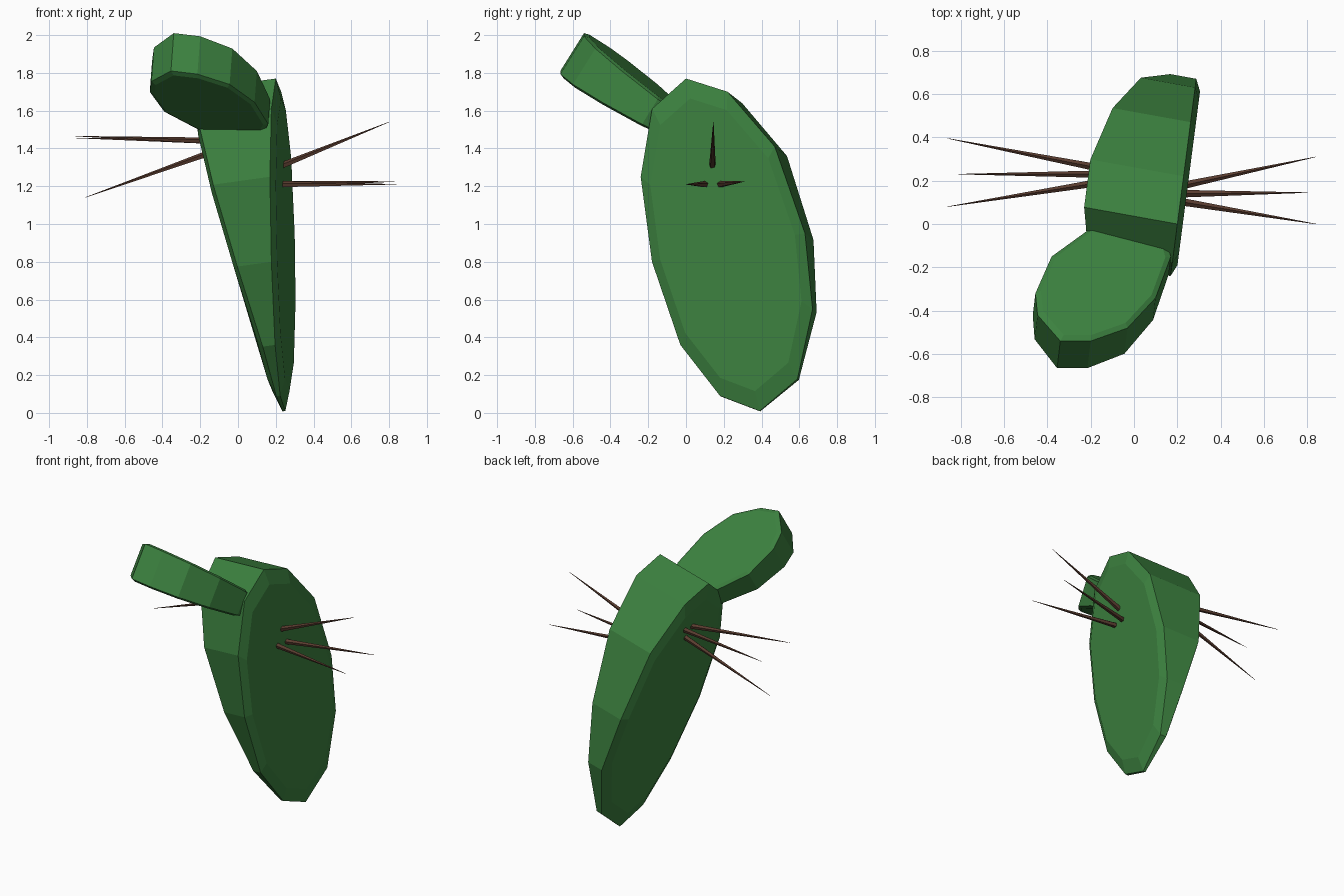
import bpy, bmesh
from mathutils import Vector

if "Cube" in bpy.data.objects:
    bpy.data.objects.remove(bpy.data.objects["Cube"])


def material(name, rgb):
    m = bpy.data.materials.new(name)
    m.diffuse_color = (*rgb, 1)
    m.use_nodes = True
    m.node_tree.nodes["Principled BSDF"].inputs["Base Color"].default_value = m.diffuse_color
    return m


green = material("cactus_green", (0.045, 0.22, 0.05))
brown = material("spine_brown", (0.10, 0.045, 0.028))


def finish(name, bm, mat):
    bmesh.ops.recalc_face_normals(bm, faces=bm.faces[:])
    me = bpy.data.meshes.new(name)
    bm.to_mesh(me)
    bm.free()
    me.materials.append(mat)
    ob = bpy.data.objects.new(name, me)
    bpy.context.collection.objects.link(ob)
    return ob


def inset_ring(ring, out, scale, bulge):
    """Shrink a ring towards its centre and push it outward."""
    c = sum(ring, Vector()) / len(ring)
    return [c + (p - c) * scale + out * bulge for p in ring]


def pad(name, side_a, side_b, out, scale, bulge):
    """Flat cactus pad: two outlines joined by a rim, each with a shallow inset face."""
    rings = [inset_ring(side_a, out, scale, bulge), side_a,
             side_b, inset_ring(side_b, -out, scale, bulge)]
    bm = bmesh.new()
    vs = [[bm.verts.new(p) for p in r] for r in rings]
    n = len(side_a)
    for a, b in zip(vs, vs[1:]):
        for i in range(n):
            j = (i + 1) % n
            bm.faces.new((a[i], a[j], b[j], b[i]))
    bm.faces.new(vs[0])
    bm.faces.new(vs[-1])
    return finish(name, bm, green)


# Main pad: outline in (y, z, rim width), wedge shaped towards the bottom
outline = [(0.0, 1.77, .43), (.22, 1.70, .43), (.47, 1.41, .36), (.63, .95, .25),
           (.67, .55, .12), (.59, .18, .04), (.39, .01, .015), (.18, .09, .02),
           (-.03, .36, .065), (-.18, .80, .18), (-.24, 1.25, .30), (-.18, 1.61, .39)]
right = [Vector((.20 + .13 * y, y, z)) for y, z, w in outline]
left = [p + Vector((-1, .18, -.14)) * w for p, (y, z, w) in zip(right, outline)]
pad("main_pad", right, left, Vector((1, -.13, 0)).normalized(), .88, .025)

# Small pad growing from the top: outline in (x, y), lying on a sloped plane
outline = [(-.34, -.54), (-.20, -.54), (-.03, -.48), (.10, -.34), (.17, -.15), (.13, -.02),
           (-.06, .01), (-.20, -.02), (-.38, -.15), (-.455, -.32), (-.445, -.42)]
upper = [Vector((x, y, 1.57 - .74 * y - .12 * x)) for x, y in outline]
lower = [p + Vector((-.015, -.125, -.20)) * (1 + .87 * (-.54 - p.y)) for p in upper]
pad("small_pad", upper, lower, Vector((.10, .58, .80)).normalized(), .92, .012)

# Spines: thin pointed cones from base to tip
spines = [((.235, .10, 1.21), (.84, 0.0, 1.21)), ((.235, .18, 1.21), (.84, .31, 1.225)),
          ((.235, .14, 1.31), (.80, .145, 1.54)),
          ((-.17, .19, 1.44), (-.86, .08, 1.465)), ((-.17, .26, 1.44), (-.86, .395, 1.455)),
          ((-.15, .23, 1.375), (-.81, .23, 1.14))]
for k, (a, b) in enumerate(spines):
    a, b = Vector(a), Vector(b)
    bm = bmesh.new()
    bmesh.ops.create_cone(bm, cap_ends=True, segments=5, radius1=.018, radius2=.001,
                          depth=(b - a).length)
    ob = finish(f"spine_{k + 1}", bm, brown)
    ob.location = (a + b) / 2
    ob.rotation_euler = (b - a).to_track_quat('Z', 'Y').to_euler()
